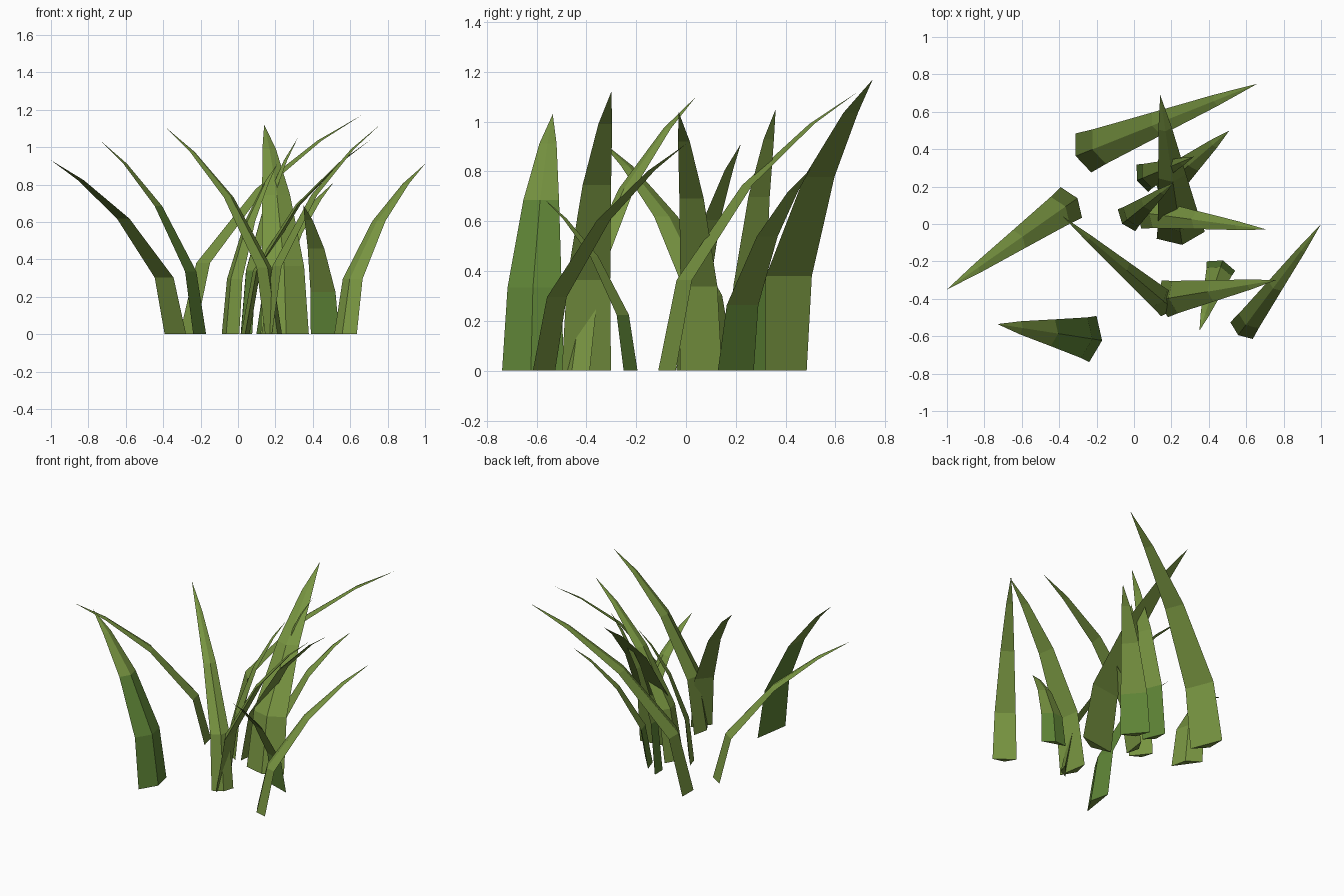
import bpy, bmesh
from mathutils import Vector

cube = bpy.data.objects.get("Cube")
if cube:
    bpy.data.objects.remove(cube)


def material(name, rgb):
    mat = bpy.data.materials.new(name)
    mat.use_nodes = True
    mat.diffuse_color = (*rgb, 1)
    mat.node_tree.nodes["Principled BSDF"].inputs["Base Color"].default_value = (*rgb, 1)
    return mat


olive = material("olive_green", (0.185, 0.295, 0.052))
green = material("leaf_green", (0.110, 0.225, 0.036))

# Shared blade profile: height, lean and width of each ring as fractions
RINGS = [(0, 0, 1), (0.325, 0.09, 0.88), (0.665, 0.42, 0.58), (0.885, 0.76, 0.28)]


def blade(name, base, tip, width, green_sections=0):
    """Three-sided bent blade with a raised spine on its outer side."""
    base, tip = Vector((*base, 0)), Vector(tip)
    reach = Vector((tip.x - base.x, tip.y - base.y, 0))
    lean = reach.normalized()
    side = Vector((-lean.y, lean.x, 0))
    bm = bmesh.new()
    rings = []
    for height, shift, taper in RINGS:
        mid = base + reach * shift + Vector((0, 0, tip.z * height))
        half = side * width * taper / 2
        spine = mid - lean * width * taper * 0.2
        rings.append([bm.verts.new(p) for p in (mid + half, spine, mid - half)])
    point = bm.verts.new(tip)
    bm.faces.new(rings[0])
    for level, ring in enumerate(rings):
        for i in range(3):
            j = (i + 1) % 3
            if level + 1 < len(rings):
                upper = rings[level + 1]
                face = bm.faces.new((ring[i], ring[j], upper[j], upper[i]))
            else:
                face = bm.faces.new((ring[i], ring[j], point))
            face.material_index = int(level < green_sections)
    bmesh.ops.recalc_face_normals(bm, faces=bm.faces)
    mesh = bpy.data.meshes.new(name)
    bm.to_mesh(mesh)
    bm.free()
    mesh.materials.append(olive)
    mesh.materials.append(green)
    bpy.context.collection.objects.link(bpy.data.objects.new(name, mesh))


# Blades of the tuft: base, tip, width
blade("back_blade", (-0.27, 0.38), (0.66, 0.75, 1.17), 0.225)
blade("right_blade", (-0.335, 0.115), (-1.0, -0.35, 0.93), 0.2)
blade("crossing_blade", (0.19, -0.44), (-0.38, 0.04, 1.10), 0.14)
blade("front_right_blade", (-0.22, -0.615), (-0.73, -0.535, 1.03), 0.25, 2)
blade("front_blade", (0.165, -0.40), (0.76, -0.30, 1.12), 0.2)
blade("left_blade", (0.575, -0.57), (1.0, 0.0, 0.91), 0.15)
blade("short_blade", (0.465, -0.225), (0.35, -0.57, 0.69), 0.16, 1)
blade("wide_blade", (0.25, -0.06), (0.14, 0.69, 1.12), 0.26)
blade("middle_blade", (0.05, 0.06), (0.71, -0.03, 1.04), 0.17)
blade("inner_blade", (-0.04, 0.02), (0.21, 0.22, 0.91), 0.15)
blade("back_left_blade", (0.16, 0.20), (0.51, 0.50, 0.81), 0.19, 1)
blade("upright_blade", (0.045, 0.245), (0.32, 0.36, 1.05), 0.16, 1)
